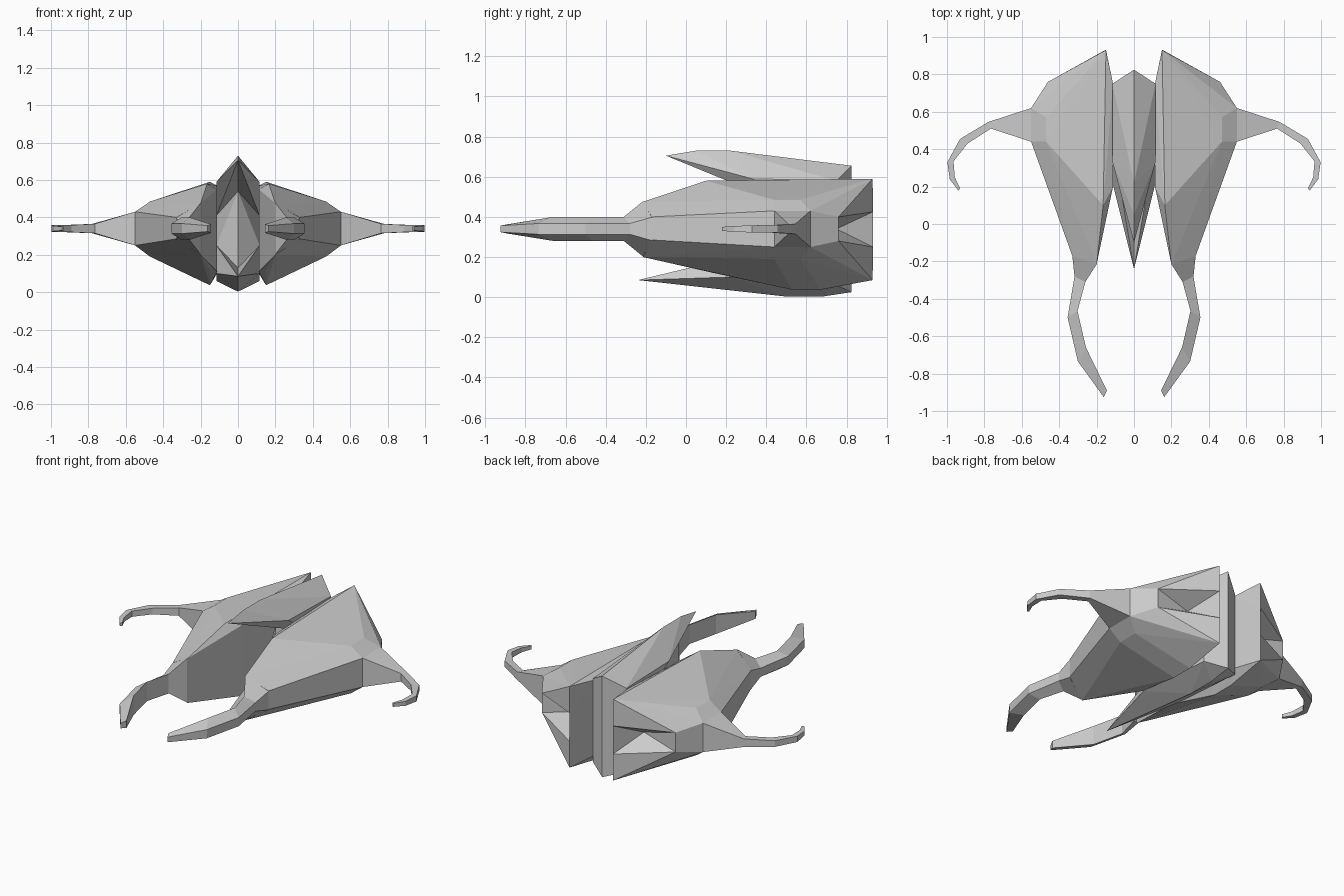
import bpy
import bmesh

cube = bpy.data.objects.get("Cube")
if cube:
    bpy.data.objects.remove(cube, do_unlink=True)

GREY = (0.6, 0.6, 0.6, 1.0)
mat = bpy.data.materials.new("light_grey")
mat.use_nodes = True
mat.diffuse_color = GREY
for node in mat.node_tree.nodes:
    if node.type == 'BSDF_PRINCIPLED':
        node.inputs["Base Color"].default_value = GREY

MID = 0.34  # height of the horizontal centre plane


def finish(name, bm):
    """Mirror the left half to the right and make a flat shaded object."""
    geom = bm.verts[:] + bm.edges[:] + bm.faces[:]
    bmesh.ops.mirror(bm, geom=geom, axis='X', merge_dist=0.0005)
    bmesh.ops.recalc_face_normals(bm, faces=bm.faces[:])
    mesh = bpy.data.meshes.new(name)
    bm.to_mesh(mesh)
    bm.free()
    mesh.materials.append(mat)
    obj = bpy.data.objects.new(name, mesh)
    bpy.context.scene.collection.objects.link(obj)
    return obj


def claw(name, sections):
    """Loft four-sided sections: outer x, y, half height; inner x, y, half height."""
    bm = bmesh.new()
    rings = []
    for ox, oy, oh, ix, iy, ih in sections:
        corners = ((ox, oy, MID + oh), (ox, oy, MID - oh),
                   (ix, iy, MID - ih), (ix, iy, MID + ih))
        rings.append([bm.verts.new(c) for c in corners])
    for a, b in zip(rings, rings[1:]):
        for i in range(4):
            j = (i + 1) % 4
            bm.faces.new((a[i], a[j], b[j], b[i]))
    bm.faces.new(rings[0])
    bm.faces.new(rings[-1])
    return finish(name, bm)


# Side hulls: faceted convex shells with a pyramid notch in the rear
bm = bmesh.new()
shell = [
    (.2, -.215, .475), (.2, -.215, .2), (.33, -.17, .4), (.33, -.17, .285),
    (.165, .1, .58), (.15, .93, .59), (.15, .93, .085),
    (.47, .44, .485), (.47, .57, .485), (.47, .44, .19), (.47, .57, .19),
    (.55, .44, .43), (.55, .62, .43), (.55, .44, .25), (.55, .62, .25),
    (.15, .14, .12), (.15, .53, .037), (.15, .67, .037),
    (.112, .2, .55), (.112, .75, .57), (.112, .2, .11), (.112, .75, .1),
]
for p in shell:
    bm.verts.new(p)
notch = [bm.verts.new(p) for p in ((.15, .932, .425), (.46, .76, .4),
                                   (.46, .76, .28), (.15, .932, .25))]
result = bmesh.ops.convex_hull(bm, input=bm.verts[:])
loose = [v for v in bm.verts if not v.link_faces and v not in notch]
bmesh.ops.delete(bm, geom=loose, context='VERTS')
rear = [f for f in bm.faces if all(v in notch for v in f.verts)]
if rear:
    bmesh.ops.delete(bm, geom=rear, context='FACES')
    apex = bm.verts.new((.236, .75, .34))
    for i in range(4):
        bm.faces.new((notch[i], notch[(i + 1) % 4], apex))
finish("side_hulls", bm)

# Central spine: upper and lower fins joined by a recessed wall
bm = bmesh.new()
W = .115
points = {
    "top_tip": (0, -.1, .705), "top_front": (0, .05, .73),
    "top_mid": (0, .22, .73), "top_rear": (0, .825, .655),
    "side_top_front": (W, .33, .59), "side_top_rear": (W, .75, .58),
    "wall_top": (0, .38, .54), "wall_top_side": (W, .62, .41),
    "wall_low": (0, .3, .13), "wall_low_side": (W, .45, .25),
    "side_low_front": (W, .22, .1), "side_low_rear": (W, .75, .06),
    "keel_tip": (0, -.24, .085), "keel_front": (0, .5, .003),
    "keel_mid": (0, .68, .003), "keel_rear": (0, .825, .025),
}
v = {k: bm.verts.new(p) for k, p in points.items()}
for face in (
    "top_tip top_front side_top_front",
    "top_front top_mid side_top_front",
    "top_mid side_top_rear side_top_front",
    "top_mid top_rear side_top_rear",
    "top_tip side_top_front wall_top_side",
    "top_tip wall_top_side wall_top",
    "wall_top wall_top_side wall_low_side",
    "wall_top wall_low_side wall_low",
    "wall_low wall_low_side keel_tip",
    "wall_low_side side_low_front keel_tip",
    "keel_tip side_low_front keel_front",
    "side_low_front side_low_rear keel_front",
    "side_low_rear keel_mid keel_front",
    "side_low_rear keel_rear keel_mid",
    "side_top_front side_top_rear side_low_rear side_low_front wall_low_side wall_top_side",
    "top_rear keel_rear side_low_rear side_top_rear",
):
    bm.faces.new([v[k] for k in face.split()])
finish("central_spine", bm)

# Front claws, sweeping forward and inward
claw("front_claws", [
    (.33, -.17, .058, .2, -.215, .137),
    (.318, -.28, .027, .26, -.31, .06),
    (.355, -.5, .027, .302, -.465, .06),
    (.3, -.735, .027, .257, -.66, .06),
    (.162, -.925, .016, .145, -.89, .023),
])

# Side arms, tapering into thin hooked tips
claw("side_arms", [
    (.55, .62, .09, .55, .44, .09),
    (.78, .545, .025, .765, .51, .025),
    (.93, .455, .019, .89, .43, .019),
    (.998, .33, .018, .965, .335, .018),
    (.985, .24, .014, .958, .25, .014),
    (.94, .18, .01, .93, .19, .01),
])
